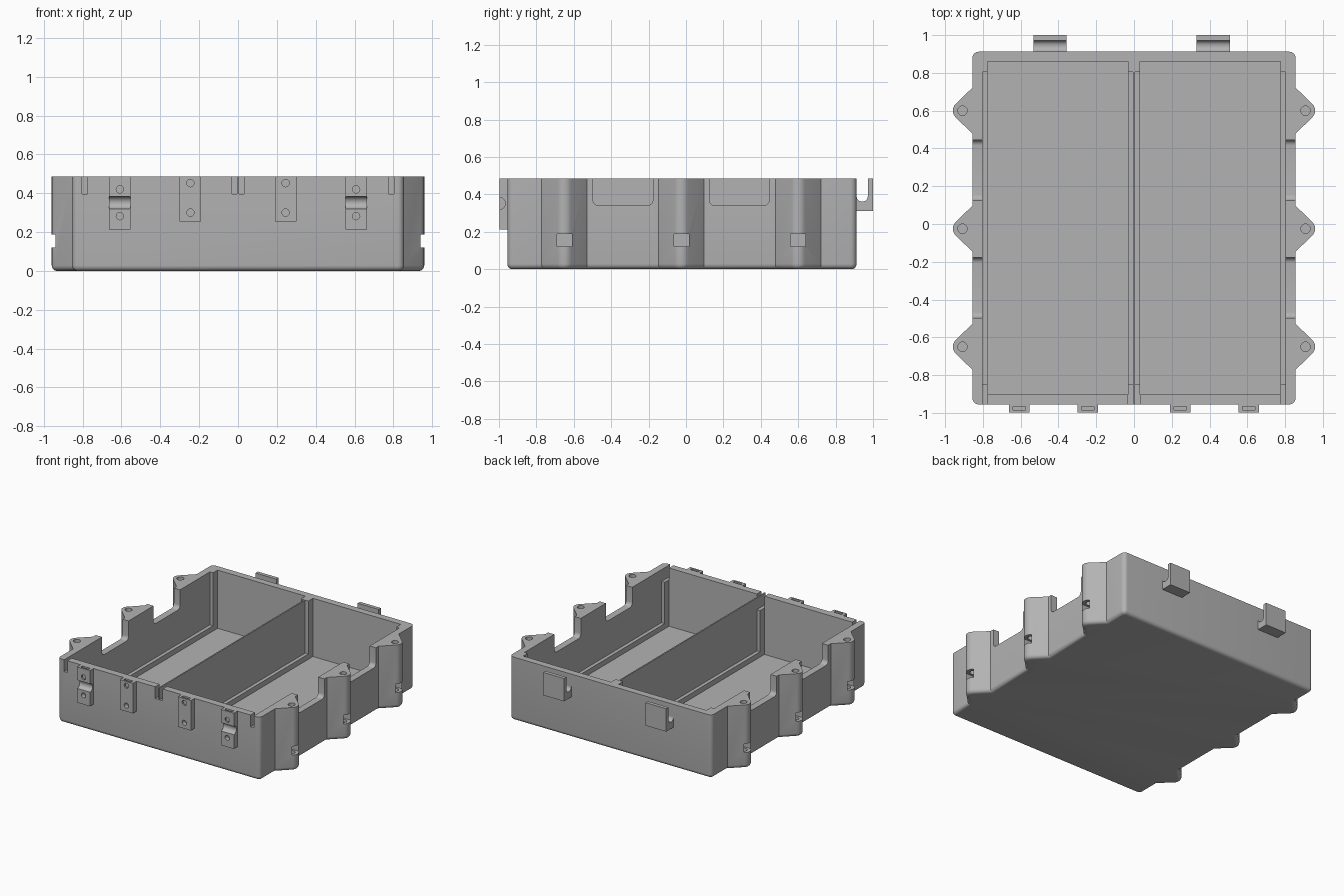
import bpy, bmesh, math
from mathutils import Vector

cube = bpy.data.objects.get("Cube")
if cube:
    bpy.data.objects.remove(cube, do_unlink=True)

grey = bpy.data.materials.new("grey plastic")
grey.use_nodes = True
grey.diffuse_color = (0.45, 0.45, 0.45, 1)
grey.node_tree.nodes["Principled BSDF"].inputs["Base Color"].default_value = (0.45, 0.45, 0.45, 1)

TOP, OVER = 0.485, 0.6      # rim height, and a height safely above it
FRONT, BACK, SIDE = -0.955, 0.912, 0.855
LUGS = (-0.65, -0.025, 0.6)


def rounded(corners, steps=6):
    """2D outline from (u, v, radius) corners, with arcs at the rounded ones."""
    out = []
    for i, (u, v, r) in enumerate(corners):
        p = Vector((u, v))
        if r == 0:
            out.append(p)
            continue
        a = (Vector(corners[i - 1][:2]) - p).normalized()
        b = (Vector(corners[(i + 1) % len(corners)][:2]) - p).normalized()
        half = a.angle(b) / 2
        centre = p + (a + b).normalized() * (r / math.sin(half))
        start = p + a * (r / math.tan(half)) - centre
        end = p + b * (r / math.tan(half)) - centre
        sweep = start.angle_signed(end)
        for k in range(steps + 1):
            t = -sweep * k / steps
            out.append(centre + Vector((start.x * math.cos(t) - start.y * math.sin(t),
                                        start.x * math.sin(t) + start.y * math.cos(t))))
    return out


def prism(name, outline, axis, lo, hi, bottom_round=0):
    """Extrude a 2D outline along an axis from lo to hi."""
    place = {"x": lambda p, d: (d, p[0], p[1]),
             "y": lambda p, d: (p[0], d, p[1]),
             "z": lambda p, d: (p[0], p[1], d)}[axis]
    bm = bmesh.new()
    ends = [[bm.verts.new(place(p, d)) for p in outline] for d in (lo, hi)]
    base = bm.faces.new(ends[0])
    bm.faces.new(ends[1])
    n = len(outline)
    for i in range(n):
        j = (i + 1) % n
        bm.faces.new((ends[0][i], ends[0][j], ends[1][j], ends[1][i]))
    bmesh.ops.recalc_face_normals(bm, faces=bm.faces)
    if bottom_round:
        bmesh.ops.bevel(bm, geom=list(base.edges), offset=bottom_round, segments=5,
                        profile=0.5, affect="EDGES", clamp_overlap=False)
    mesh = bpy.data.meshes.new(name)
    bm.to_mesh(mesh)
    bm.free()
    mesh.materials.append(grey)
    obj = bpy.data.objects.new(name, mesh)
    bpy.context.collection.objects.link(obj)
    return obj


def box(name, x0, x1, y0, y1, z0, z1):
    return prism(name, [(x0, y0), (x1, y0), (x1, y1), (x0, y1)], "z", z0, z1)


def cylinder(name, centre, r, axis, lo, hi, sides=24):
    ring = [(centre[0] + r * math.cos(math.tau * k / sides),
             centre[1] + r * math.sin(math.tau * k / sides)) for k in range(sides)]
    return prism(name, ring, axis, lo, hi)


def activate(obj):
    bpy.ops.object.select_all(action="DESELECT")
    obj.select_set(True)
    bpy.context.view_layer.objects.active = obj


def cut(target, cutter):
    mod = target.modifiers.new("cut", "BOOLEAN")
    mod.operation, mod.solver, mod.object = "DIFFERENCE", "EXACT", cutter
    activate(target)
    bpy.ops.object.modifier_apply(modifier=mod.name)
    bpy.data.objects.remove(cutter, do_unlink=True)


def smooth(obj):
    activate(obj)
    bpy.ops.object.shade_smooth_by_angle(angle=math.radians(30))


# Outer shell with three pointed lugs on each side
right_half = [(SIDE, FRONT, 0.032)]
for y in LUGS:
    right_half += [(SIDE, y - 0.122, 0), (0.981, y, 0.05), (SIDE, y + 0.122, 0)]
right_half.append((SIDE, BACK, 0.032))
left_half = [(-x, y, r) for x, y, r in reversed(right_half)]
tray = prism("tray_body", rounded(right_half + left_half), "z", 0, TOP, bottom_round=0.028)


def span(s, a, b):
    return sorted((s * a, s * b))


for s in (-1, 1):
    # Two bays, with shallow panel recesses on both walls of each
    cut(tray, box("bay", *span(s, 0.032, 0.775), -0.902, 0.86, 0.04, OVER))
    cut(tray, box("recess", *span(s, 0.005, 0.802), -0.85, 0.805, 0.08, OVER))
    # Narrow slots through the top of the front wall
    for a, b in ((0.005, 0.032), (0.775, 0.802)):
        cut(tray, box("slot", *span(s, a, b), -1.1, -0.84, 0.395, OVER))
    # Rounded openings in the side walls
    for y in (-0.337, 0.285):
        sill = rounded([(y - 0.16, OVER, 0), (y - 0.16, 0.34, 0.03),
                        (y + 0.16, 0.34, 0.03), (y + 0.16, OVER, 0)])
        cut(tray, prism("opening", sill, "x", *span(s, 0.7, 1.1)))
    # Screw holes and nut slots in the lugs
    for y in LUGS:
        cut(tray, cylinder("screw_hole", (s * 0.908, y), 0.025, "z", 0.1, OVER))
        cut(tray, box("nut_slot", *span(s, 0.868, 1.1), y - 0.04, y + 0.04, 0.12, 0.187))
smooth(tray)


# Hinge and latch mounts on the front
def front_mount(name, x, bottom, holes, groove):
    mount = box(name, x - 0.055, x + 0.055, -0.998, FRONT + 0.003, bottom, TOP)
    for z in holes:
        cut(mount, cylinder("hole", (x, z), 0.019, "y", -1.1, -0.965))
    cut(mount, box("pocket", x - 0.033, x + 0.033, -0.985, -0.965, holes[0] - 0.035, OVER))
    if groove:
        cut(mount, cylinder("groove", (-0.998, 0.352), 0.032, "x", x - 0.1, x + 0.1))
    smooth(mount)


for s, side in ((-1, "right"), (1, "left")):
    front_mount(side + "_outer_mount", s * 0.608, 0.212, (0.42, 0.282), True)
    front_mount(side + "_inner_mount", s * 0.245, 0.255, (0.452, 0.3), False)

# Upward hooks on the back
hook = rounded([(BACK - 0.003, 0.31, 0), (1.0, 0.31, 0), (1.0, TOP, 0), (0.972, TOP, 0),
                (0.972, 0.362, 0.0275), (BACK, 0.362, 0.0275), (BACK, 0.42, 0),
                (BACK - 0.003, 0.42, 0)])
for x, side in ((-0.445, "right"), (0.42, "left")):
    smooth(prism(side + "_back_hook", hook, "x", x - 0.088, x + 0.088))
